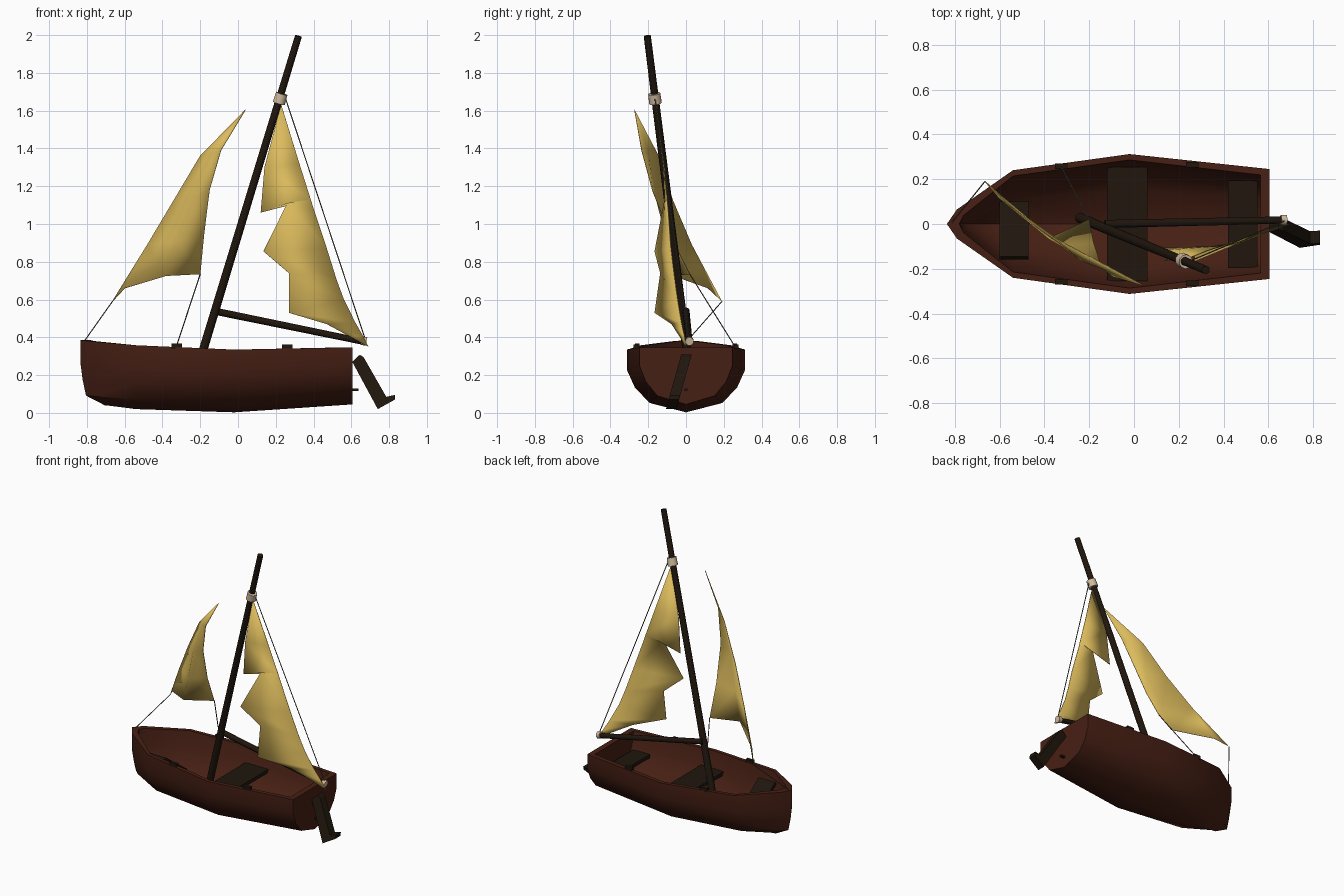
import bpy, bmesh, math
from mathutils import Vector, Matrix

if "Cube" in bpy.data.objects:
    bpy.data.objects.remove(bpy.data.objects["Cube"])


def material(name, color):
    m = bpy.data.materials.new(name)
    m.diffuse_color = (*color, 1)
    m.use_nodes = True
    m.node_tree.nodes["Principled BSDF"].inputs["Base Color"].default_value = m.diffuse_color
    return m


HULL = material("red_brown_wood", (0.062, 0.014, 0.007))
WOOD = material("dark_wood", (0.014, 0.008, 0.004))
CLOTH = material("yellow_cloth", (0.72, 0.5, 0.11))
BINDING = material("pale_binding", (0.65, 0.5, 0.35))
ROPE = material("rope", (0.12, 0.11, 0.09))


def finish(name, bm, mat, smooth=None):
    bmesh.ops.remove_doubles(bm, verts=bm.verts, dist=1e-4)
    bmesh.ops.recalc_face_normals(bm, faces=bm.faces)
    me = bpy.data.meshes.new(name)
    bm.to_mesh(me)
    bm.free()
    me.materials.append(mat)
    ob = bpy.data.objects.new(name, me)
    bpy.context.collection.objects.link(ob)
    if smooth:
        bpy.ops.object.select_all(action='DESELECT')
        ob.select_set(True)
        bpy.context.view_layer.objects.active = ob
        bpy.ops.object.shade_smooth_by_angle(angle=math.radians(smooth))
    return ob


def loft(bm, rows):
    for r, s in zip(rows, rows[1:]):
        for i in range(len(r) - 1):
            quad = []
            for p in (r[i], r[i + 1], s[i + 1], s[i]):
                if all((Vector(p) - Vector(q)).length > 1e-5 for q in quad):
                    quad.append(p)
            if len(quad) > 2:
                bm.faces.new([bm.verts.new(p) for p in quad])


def rod(name, a, b, r1, r2, mat, sides=10):
    a, b = Vector(a), Vector(b)
    bm = bmesh.new()
    m = Matrix.Translation((a + b) / 2) @ (b - a).to_track_quat('Z', 'Y').to_matrix().to_4x4()
    bmesh.ops.create_cone(bm, cap_ends=True, segments=sides, radius1=r1, radius2=r2,
                          depth=(b - a).length, matrix=m)
    return finish(name, bm, mat, 50)


def box(name, center, size, mat, tilt=0):
    bm = bmesh.new()
    m = (Matrix.Translation(center) @ Matrix.Rotation(tilt, 4, 'X')
         @ Matrix.Diagonal((*size, 1)))
    bmesh.ops.create_cube(bm, size=1, matrix=m)
    return finish(name, bm, mat)


def sail(name, rows):
    bm = bmesh.new()
    loft(bm, rows)
    ob = finish(name, bm, CLOTH, 60)
    mod = ob.modifiers.new("thickness", 'SOLIDIFY')
    mod.thickness = 0.004
    mod.offset = 0


# Hull: half sections (outside up, inside down) lofted bow to stern, then mirrored
# station: x, half beam, sheer z, keel z, stem rake, inner x shift
stations = [(-0.835, 0.0, 0.385, 0.04, 1, 0.055), (-0.79, 0.065, 0.38, 0.037, 0.9, 0.03),
            (-0.54, 0.24, 0.358, 0.02, 0, 0), (-0.02, 0.312, 0.335, 0.003, 0, 0),
            (0.605, 0.245, 0.347, 0.045, 0, -0.04), (0.605, 0, 0.347, 0.045, 0, -0.04)]
# row: width fraction, height fraction, rake offset, floor thickness, wall thickness
section = [(0, 0, 0.13, 0.035, 0.03), (0.62, 0.15, 0.03, 0.03, 0.04),
           (0.87, 0.4, 0.012, 0.02, 0.045), (1, 0.67, 0, 0.005, 0.045), (1, 1, 0, 0, 0.026)]
rows = []
for x, w, top, keel, rake, shift in stations:
    outer = [(x + s[2] * rake, w * s[0], keel + (top - keel) * s[1]) for s in section]
    inner = [(px + shift, max(py - s[4], 0), pz + s[3])
             for (px, py, pz), s in zip(outer, section)]
    rows.append(outer + inner[::-1])
bm = bmesh.new()
for side in (1, -1):
    loft(bm, [[(x, side * y, z) for x, y, z in r] for r in rows])
finish("hull", bm, HULL, 35)

# Seats, with the loose tilted one in the bow
box("middle_seat", (-0.03, 0, 0.215), (0.18, 0.51, 0.025), WOOD)
box("stern_seat", (0.485, 0, 0.215), (0.13, 0.39, 0.025), WOOD)
box("bow_seat", (-0.535, -0.03, 0.225), (0.13, 0.3, 0.025), WOOD, -0.62)

# Cleats on the rails
for i, (x, y, z) in enumerate([(-0.325, 0.257, 0.353), (0.26, 0.265, 0.347)]):
    for s in (1, -1):
        box(f"cleat_{i}_{s}", (x, s * y, z), (0.055, 0.024, 0.028), WOOD)

# Leaning mast, fallen boom and their bindings
foot, head = Vector((-0.24, 0.027, 0.15)), Vector((0.32, -0.205, 1.995))
rod("mast", foot, head, 0.024, 0.019, WOOD)
axis = (head - foot).normalized()
collar = Vector((0.224, -0.165, 1.665))
rod("mast_binding", collar - axis * 0.027, collar + axis * 0.027, 0.034, 0.032, BINDING)
rod("boom", (-0.13, 0.0, 0.54), (0.675, 0.018, 0.375), 0.019, 0.017, WOOD)
rod("boom_binding", (0.655, 0.018, 0.383), (0.68, 0.018, 0.378), 0.023, 0.023, BINDING)

# Torn mainsail: ragged edge paired with the straight rear edge
ragged = [(0.228, -0.158, 1.635), (0.14, -0.118, 1.3), (0.12, -0.108, 1.06),
          (0.26, -0.116, 1.11), (0.135, -0.165, 0.855), (0.27, -0.135, 0.74),
          (0.27, -0.165, 0.53), (0.47, -0.075, 0.47), (0.6, -0.03, 0.4), (0.69, 0, 0.35)]
rear = [(0.228, -0.158, 1.635), (0.325, -0.12, 1.32), (0.385, -0.1, 1.13),
        (0.4, -0.095, 1.08), (0.47, -0.08, 0.87), (0.52, -0.06, 0.71), (0.56, -0.045, 0.6),
        (0.62, -0.025, 0.48), (0.66, -0.01, 0.41), (0.69, 0, 0.35)]
sail("mainsail", list(zip(ragged, rear)))

# Billowing foresail
tip, tack, clew = (0.04, -0.273, 1.605), (-0.665, 0.19, 0.59), (-0.2, 0.02, 0.735)
bands = [(tip, tip, tip),
         ((-0.2, -0.145, 1.36), (-0.14, -0.2, 1.375), (-0.09, -0.235, 1.39)),
         ((-0.34, -0.07, 1.125), (-0.24, -0.16, 1.14), (-0.15, -0.178, 1.18)),
         ((-0.48, 0.03, 0.89), (-0.32, -0.1, 0.91), (-0.18, -0.085, 0.94))]
sail("foresail", [(l, l, m, r) for l, m, r in bands]
     + [(tack, (-0.6, 0.115, 0.66), (-0.38, -0.065, 0.725), clew)])

# Rigging ropes
for i, (a, b) in enumerate([(tack, (-0.81, 0.01, 0.385)), (clew, (-0.325, 0.257, 0.355)),
                            ((0.25, -0.165, 1.67), (0.675, 0.015, 0.385))]):
    rod(f"rope_{i}", a, b, 0.003, 0.003, ROPE, 6)

# Broken rudder: side profile extruded across, leaning sideways
profile = [(0.605, 0.27), (0.645, 0.308), (0.665, 0.295), (0.785, 0.085),
           (0.83, 0.095), (0.83, 0.07), (0.74, 0.02)]
bm = bmesh.new()
ring = [[bm.verts.new((x, (z - 0.3) * 0.28 + s * 0.028, z)) for x, z in profile]
        for s in (-1, 1)]
n = len(profile)
for r in ring:
    bm.faces.new(r)
for i in range(n):
    j = (i + 1) % n
    bm.faces.new((ring[0][i], ring[0][j], ring[1][j], ring[1][i]))
finish("rudder", bm, WOOD)
box("rudder_pin", (0.618, 0, 0.122), (0.04, 0.014, 0.014), WOOD)
